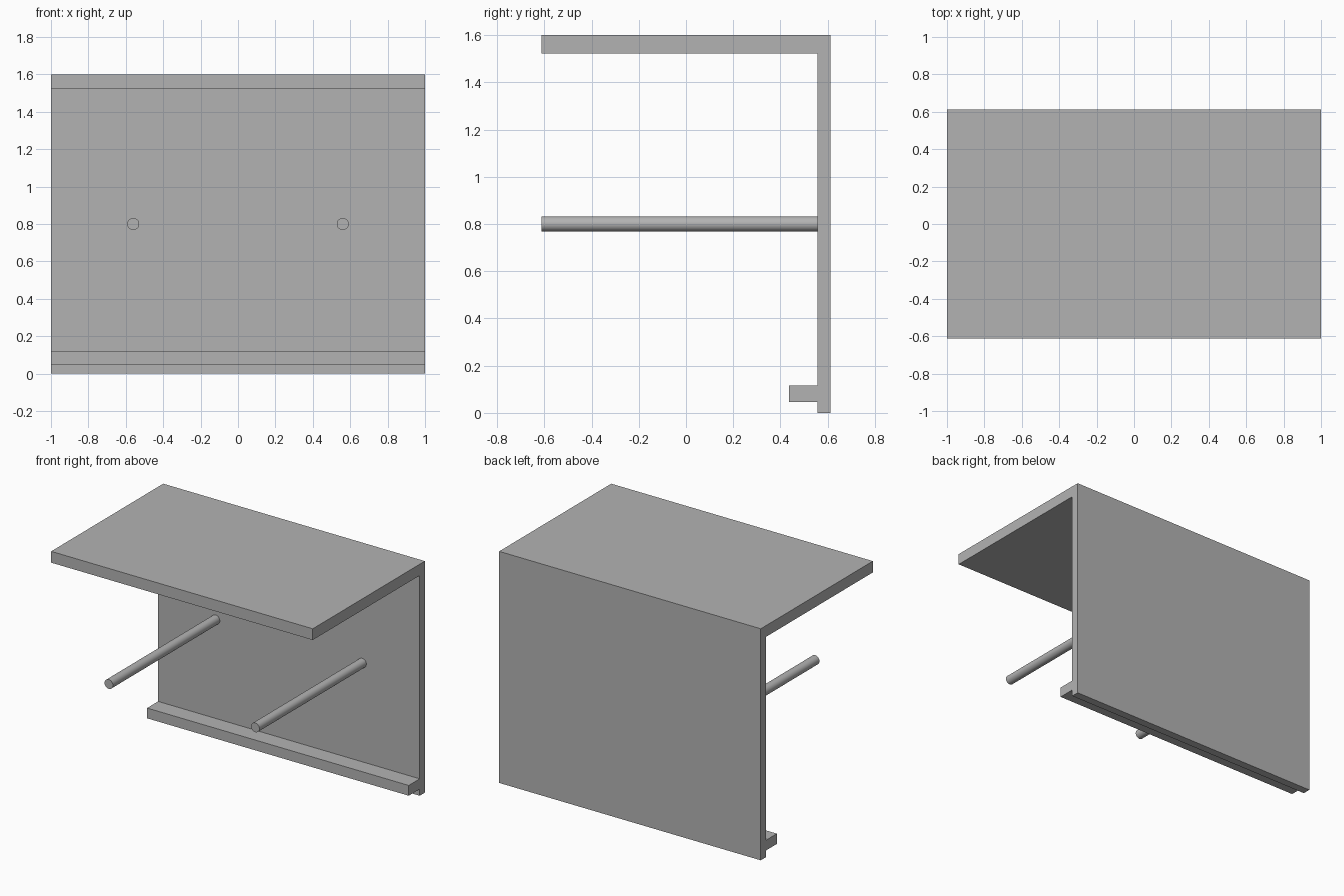
import bpy
import bmesh
from math import pi

cube = bpy.data.objects.get("Cube")
if cube:
    bpy.data.objects.remove(cube, do_unlink=True)

grey = bpy.data.materials.new("plain grey")
grey.use_nodes = True
colour = (0.45, 0.45, 0.45, 1)
grey.diffuse_color = colour
grey.node_tree.nodes["Principled BSDF"].inputs["Base Color"].default_value = colour

HALF_WIDTH = 1.0
FRONT, BACK, INNER = -0.612, 0.612, 0.556
LIP_FRONT, LIP_LOW, LIP_HIGH = 0.436, 0.046, 0.117
TOP, TOP_UNDERSIDE = 1.6, 1.522


def extruded_profile(name, points):
    """Extrude a (y, z) outline across the full width."""
    bm = bmesh.new()
    face = bm.faces.new([bm.verts.new((-HALF_WIDTH, y, z)) for y, z in points])
    side = bmesh.ops.extrude_face_region(bm, geom=[face])
    verts = [v for v in side["geom"] if isinstance(v, bmesh.types.BMVert)]
    bmesh.ops.translate(bm, verts=verts, vec=(2 * HALF_WIDTH, 0, 0))
    bmesh.ops.recalc_face_normals(bm, faces=bm.faces)
    mesh = bpy.data.meshes.new(name)
    bm.to_mesh(mesh)
    bm.free()
    mesh.materials.append(grey)
    obj = bpy.data.objects.new(name, mesh)
    bpy.context.collection.objects.link(obj)
    return obj


# Top shelf, back panel and lower lip in one continuous section
extruded_profile("shelf_panel", [
    (BACK, 0), (BACK, TOP), (FRONT, TOP), (FRONT, TOP_UNDERSIDE),
    (INNER, TOP_UNDERSIDE), (INNER, LIP_HIGH), (LIP_FRONT, LIP_HIGH),
    (LIP_FRONT, LIP_LOW), (INNER, LIP_LOW), (INNER, 0),
])

# Pair of round rods standing out from the back panel
for side, x in (("right", -0.56), ("left", 0.56)):
    bpy.ops.mesh.primitive_cylinder_add(
        vertices=48, radius=0.032, depth=INNER - FRONT,
        location=(x, (INNER + FRONT) / 2, TOP / 2), rotation=(pi / 2, 0, 0))
    rod = bpy.context.object
    rod.name = side + "_rod"
    rod.data.materials.append(grey)
    bpy.ops.object.shade_smooth_by_angle()
